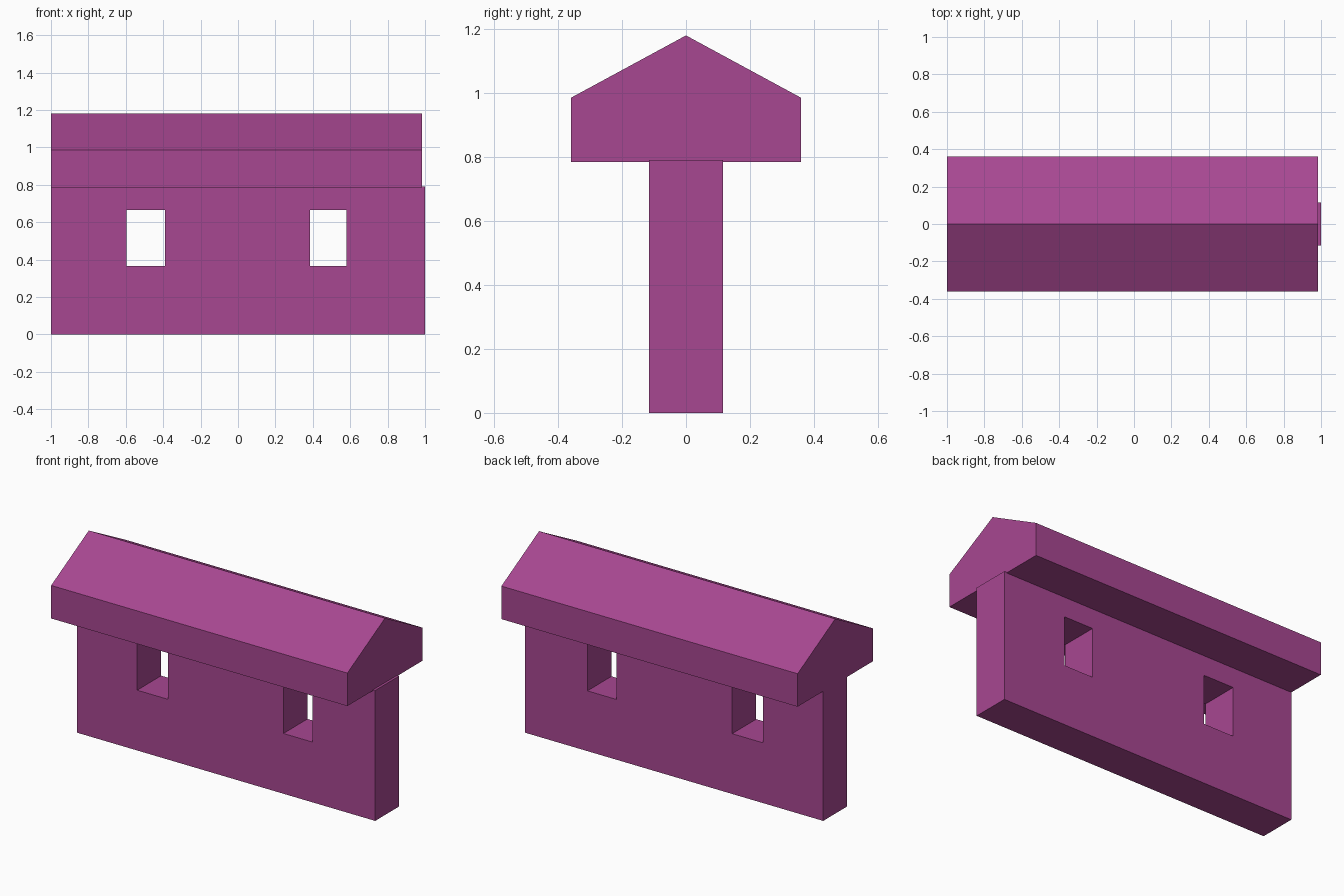
import bpy
import bmesh

cube = bpy.data.objects.get("Cube")
if cube:
    bpy.data.objects.remove(cube, do_unlink=True)

# Single flat colour
PLUM = (0.39, 0.063, 0.285, 1.0)
plum = bpy.data.materials.new("plum")
plum.use_nodes = True
plum.diffuse_color = PLUM
shader = plum.node_tree.nodes["Principled BSDF"]
shader.inputs["Base Color"].default_value = PLUM
shader.inputs["Roughness"].default_value = 0.8


def finish(name, bm):
    """Turn a bmesh into a flat shaded object."""
    bmesh.ops.recalc_face_normals(bm, faces=bm.faces)
    mesh = bpy.data.meshes.new(name)
    bm.to_mesh(mesh)
    bm.free()
    mesh.materials.append(plum)
    obj = bpy.data.objects.new(name, mesh)
    bpy.context.collection.objects.link(obj)
    return obj


# Wall: a panel of cells with the two window cells left open, then thickened
columns = [-1.0, -0.595, -0.39, 0.385, 0.58, 1.0]
rows = [0.0, 0.365, 0.665, 0.79]
windows = {(1, 1), (3, 1)}
bm = bmesh.new()
grid = [[bm.verts.new((x, 0, z)) for z in rows] for x in columns]
for i in range(len(columns) - 1):
    for j in range(len(rows) - 1):
        if (i, j) not in windows:
            bm.faces.new((grid[i][j], grid[i + 1][j],
                          grid[i + 1][j + 1], grid[i][j + 1]))
wall = finish("wall", bm)
thicken = wall.modifiers.new("thickness", "SOLIDIFY")
thicken.thickness = 0.23
thicken.offset = 0

# Roof: a gabled profile extruded along the wall
profile = [(-0.36, 0.785), (0.36, 0.785), (0.36, 0.985), (0, 1.18), (-0.36, 0.985)]
bm = bmesh.new()
ends = [[bm.verts.new((x, y, z)) for y, z in profile] for x in (-1.0, 0.985)]
for end in ends:
    bm.faces.new(end)
for k in range(len(profile)):
    n = (k + 1) % len(profile)
    bm.faces.new((ends[0][k], ends[0][n], ends[1][n], ends[1][k]))
finish("roof", bm)
